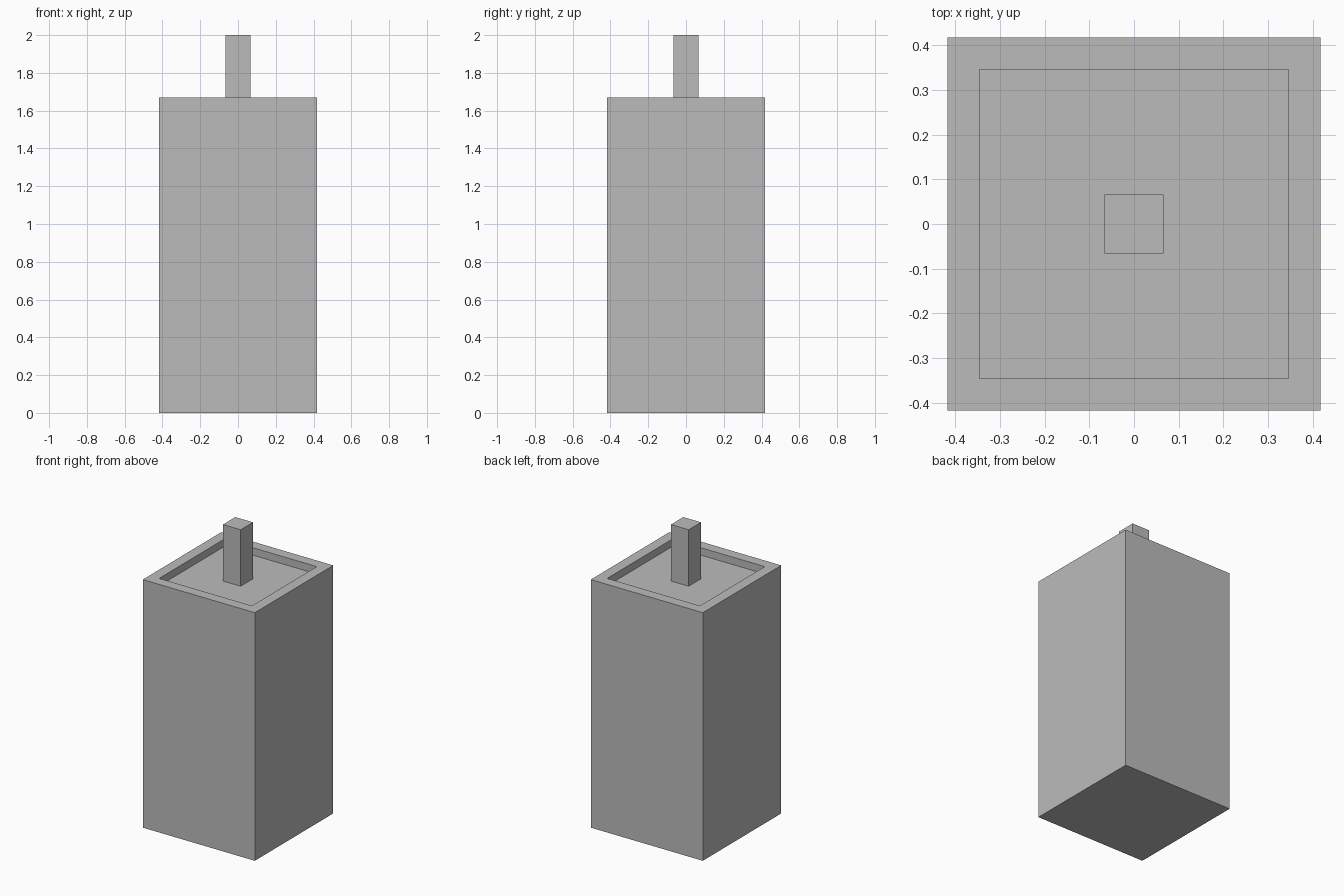
import bpy
import bmesh
from mathutils import Matrix

cube = bpy.data.objects.get("Cube")
if cube:
    bpy.data.objects.remove(cube, do_unlink=True)

GREY = (0.5, 0.5, 0.5, 1.0)
BODY, RECESS, POST = 0.417, 0.345, 0.066   # half widths
FLOOR, RIM, TOP = 1.62, 1.67, 2.0          # heights

grey = bpy.data.materials.new("plain grey")
grey.use_nodes = True
grey.diffuse_color = GREY
grey.node_tree.nodes["Principled BSDF"].inputs["Base Color"].default_value = GREY


def top_face(bm):
    return max(bm.faces, key=lambda f: f.calc_center_median().z)


def inset_to(bm, face, half):
    """Extrude a square face in place and shrink it to a half width."""
    side = max(abs(v.co.x) for v in face.verts)
    new = bmesh.ops.extrude_discrete_faces(bm, faces=[face])["faces"][0]
    bmesh.ops.scale(bm, vec=(half / side, half / side, 1), verts=new.verts)
    return new


def raise_to(bm, face, z):
    """Extrude a flat face straight up or down to a height."""
    new = bmesh.ops.extrude_discrete_faces(bm, faces=[face])["faces"][0]
    for v in new.verts:
        v.co.z = z
    return new


# Square body, with a shallow recess in its top and a post rising from the floor
bm = bmesh.new()
bmesh.ops.create_cube(bm, size=1, matrix=Matrix.Translation((0, 0, RIM / 2))
                      @ Matrix.Diagonal((2 * BODY, 2 * BODY, RIM, 1)))
recess = raise_to(bm, inset_to(bm, top_face(bm), RECESS), FLOOR)
raise_to(bm, inset_to(bm, recess, POST), TOP)
bmesh.ops.recalc_face_normals(bm, faces=bm.faces)

mesh = bpy.data.meshes.new("body_with_post")
bm.to_mesh(mesh)
bm.free()
mesh.materials.append(grey)
bpy.context.collection.objects.link(bpy.data.objects.new("body_with_post", mesh))
